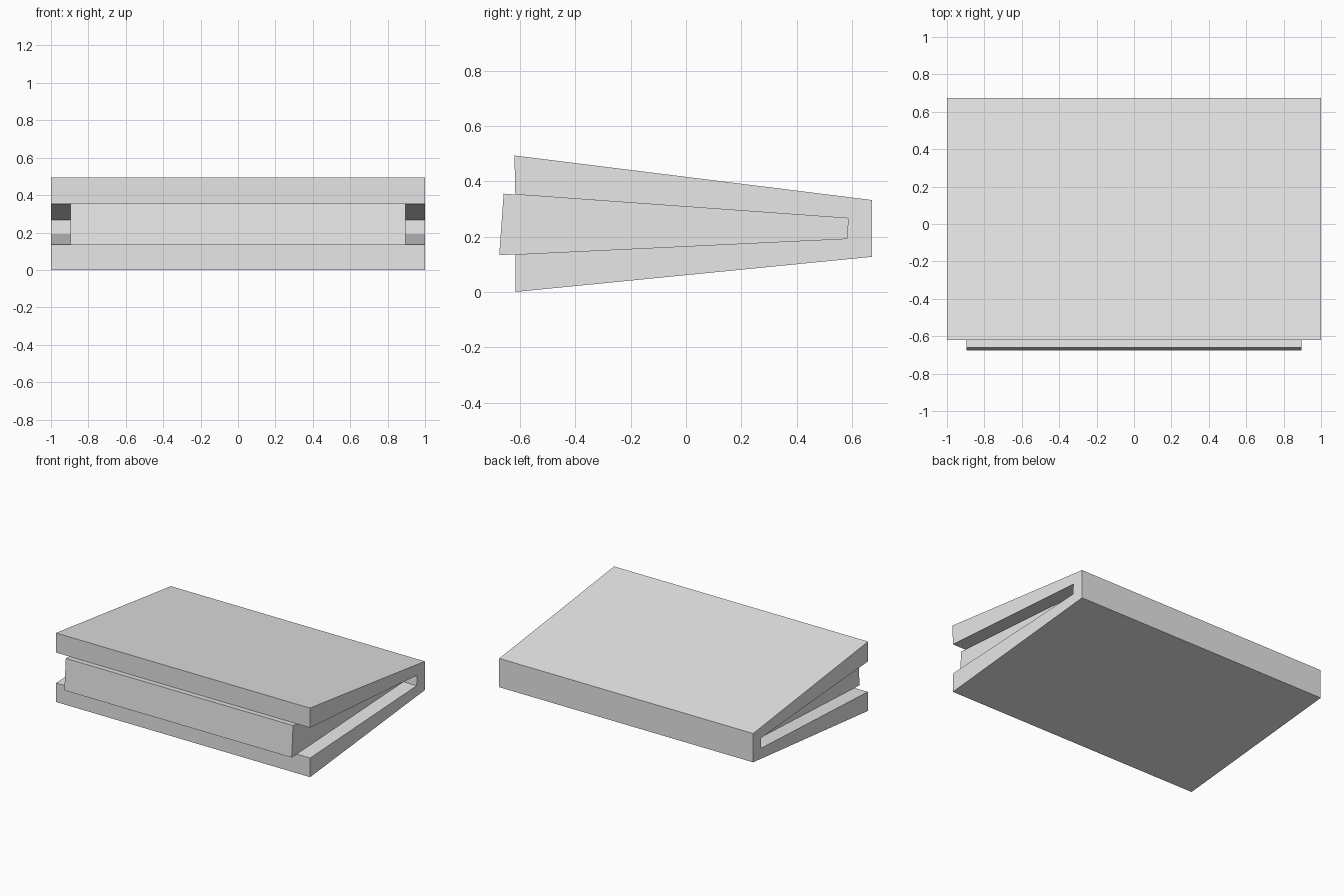
import bpy
import bmesh

cube = bpy.data.objects.get("Cube")
if cube:
    bpy.data.objects.remove(cube, do_unlink=True)

# Single light grey material
grey = bpy.data.materials.new("light_grey")
grey.use_nodes = True
colour = (0.8, 0.8, 0.8, 1)
grey.diffuse_color = colour
grey.node_tree.nodes["Principled BSDF"].inputs["Base Color"].default_value = colour


def extrude_profile(name, profile, half_width):
    """Extrude a (y, z) side profile along x, centred on x = 0."""
    bm = bmesh.new()
    face = bm.faces.new([bm.verts.new((-half_width, y, z)) for y, z in profile])
    result = bmesh.ops.extrude_face_region(bm, geom=[face])
    moved = [v for v in result["geom"] if isinstance(v, bmesh.types.BMVert)]
    bmesh.ops.translate(bm, verts=moved, vec=(2 * half_width, 0, 0))
    bmesh.ops.recalc_face_normals(bm, faces=bm.faces)
    mesh = bpy.data.meshes.new(name)
    bm.to_mesh(mesh)
    bm.free()
    mesh.materials.append(grey)
    obj = bpy.data.objects.new(name, mesh)
    bpy.context.collection.objects.link(obj)
    return obj


# Slot corners shared by the cover and the block inside it
slot_back = [(0.582, 0.193), (0.586, 0.266)]

# Wedge-shaped cover with a tapering slot open at the front and sides
cover = [(-0.617, 0.0), (0.673, 0.127), (0.673, 0.332), (-0.62, 0.493),
         (-0.617, 0.352), *reversed(slot_back), (-0.617, 0.136)]
extrude_profile("folded_cover", cover, 1.0)

# Tapered block filling the slot, inset at the sides, proud of the front
block = [(-0.675, 0.133), *slot_back, (-0.659, 0.355)]
extrude_profile("inner_block", block, 0.895)
